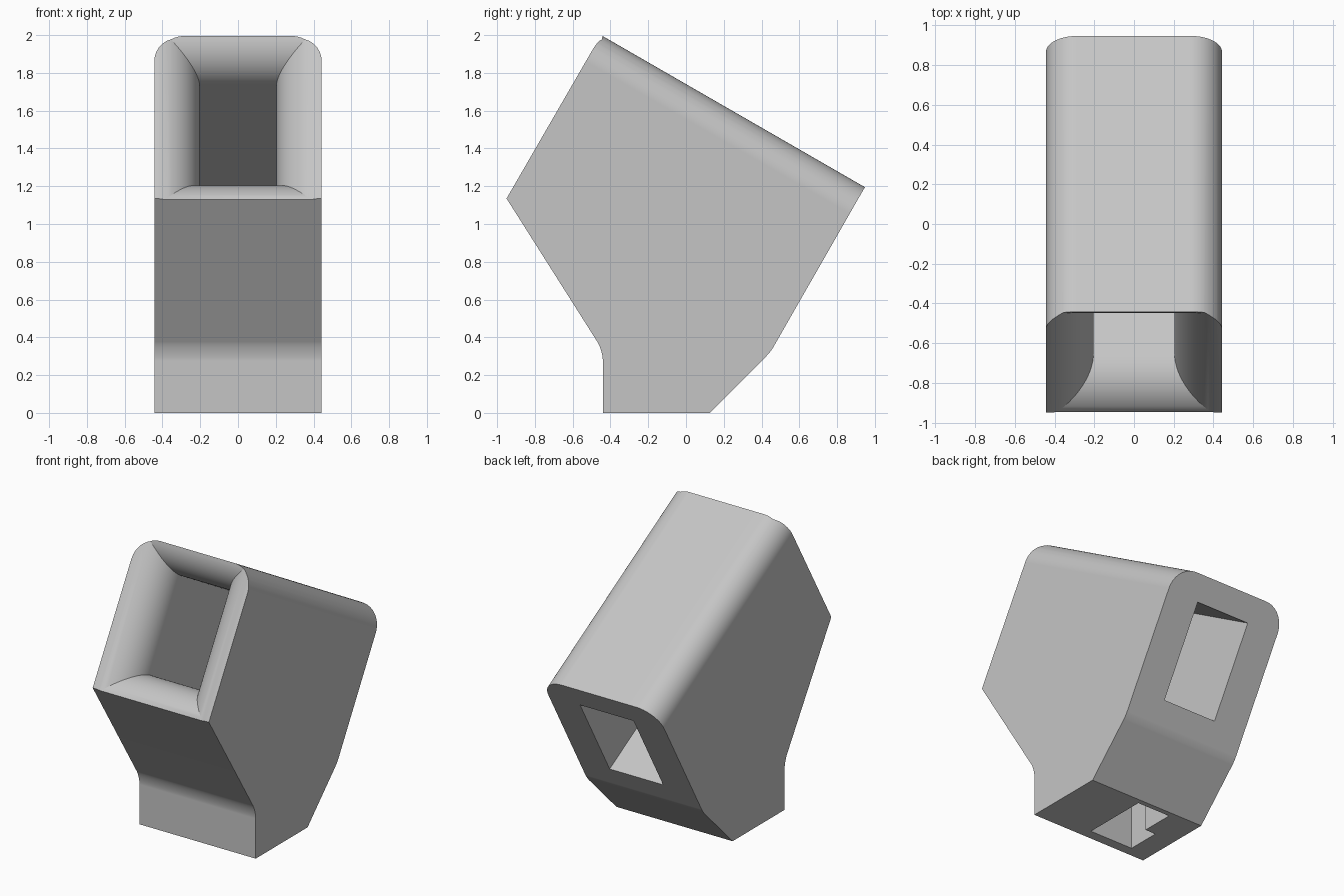
import bpy, bmesh
from math import sqrt, sin, cos, pi, radians
from mathutils import Vector

cube = bpy.data.objects.get("Cube")
if cube:
    bpy.data.objects.remove(cube, do_unlink=True)

HALF = 0.443          # half width of the body
HOLE = 0.204          # half width of the tunnel
FLARE = 0.237         # radius of the flared mouth
LIP = Vector((0, -0.95, 1.135))                              # lower edge of the mouth
UP = Vector((0, sin(radians(30)), cos(radians(30))))         # along the mouth face
BACK = Vector((0, cos(radians(30)), -sin(radians(30))))      # along the tunnel

grey = bpy.data.materials.new("plain grey")
grey.use_nodes = True
grey.diffuse_color = (0.56, 0.56, 0.56, 1)
grey.node_tree.nodes["Principled BSDF"].inputs["Base Color"].default_value = (0.56, 0.56, 0.56, 1)


def make_object(name, bm):
    bmesh.ops.recalc_face_normals(bm, faces=bm.faces)
    mesh = bpy.data.meshes.new(name)
    bm.to_mesh(mesh)
    bm.free()
    mesh.materials.append(grey)
    obj = bpy.data.objects.new(name, mesh)
    bpy.context.collection.objects.link(obj)
    return obj


def loft(rings):
    """Closed solid through rings of equal point count."""
    bm = bmesh.new()
    loops = [[bm.verts.new(p) for p in ring] for ring in rings]
    n = len(loops[0])
    for a, b in zip(loops, loops[1:]):
        for i in range(n):
            j = (i + 1) % n
            bm.faces.new((a[i], a[j], b[j], b[i]))
    bm.faces.new(loops[0])
    bm.faces.new(loops[-1])
    return bm


def round_edges(bm, y, z, radius, segments):
    """Round the edges that run across the body through the point (y, z)."""
    edges = [e for e in bm.edges if all(
        abs(v.co.y - y) + abs(v.co.z - z) < 0.001 for v in e.verts)]
    bmesh.ops.bevel(bm, geom=edges, offset=radius, segments=segments,
                    profile=0.5, affect='EDGES')


# Body: side profile pulled across the width
profile = [(-0.44, 0), (0.125, 0), (0.448, 0.323), (0.947, 1.195),
           (-0.45, 2.0), (-0.95, 1.135), (-0.44, 0.33)]
bm = loft([[(x, y, z) for y, z in profile] for x in (-HALF, HALF)])
long_edges = [e for e in bm.edges
              if abs(e.verts[0].co.x - e.verts[1].co.x) < 0.001
              and min(v.co.z for v in e.verts) > 1.15]
bmesh.ops.bevel(bm, geom=long_edges, offset=0.16, segments=14,
                profile=0.5, affect='EDGES')
round_edges(bm, *profile[6], 0.055, 6)
round_edges(bm, *profile[2], 0.03, 4)
body = make_object("body", bm)

# Tunnel cutter: rectangular bore that flares at the mouth with a round lip
def bore_ring(depth, grow):
    corners = [(-1, 0.18 - grow), (1, 0.18 - grow), (1, 0.83 + grow), (-1, 0.83 + grow)]
    return [LIP + UP * u + BACK * depth + Vector((s * (HOLE + grow), 0, 0))
            for s, u in corners]

STEPS = 16
rings = [bore_ring(-0.05, FLARE)]
for i in range(STEPS + 1):
    t = i / STEPS * pi / 2
    rings.append(bore_ring(FLARE * (1 - cos(t)), FLARE * (1 - sin(t))))
rings.append(bore_ring(1.8, 0))
bore = make_object("tunnel_cutter", loft(rings))

# Socket cutter: stepped pocket in the foot
socket_outline = [(0.04, -0.37), (0.04, 0.09), (-0.21, 0.09),
                  (-0.21, -0.138), (-0.29, -0.138), (-0.29, -0.37)]
socket = make_object("socket_cutter", loft(
    [[(x, y, z) for x, y in socket_outline] for z in (-0.05, 0.3)]))

# Cut the openings, then drop the cutters
bpy.context.view_layer.objects.active = body
for cutter in (bore, socket):
    cutter.hide_render = True
    cut = body.modifiers.new(cutter.name, 'BOOLEAN')
    cut.operation = 'DIFFERENCE'
    cut.solver = 'EXACT'
    cut.object = cutter
    bpy.ops.object.modifier_apply(modifier=cut.name)
    bpy.data.objects.remove(cutter, do_unlink=True)

# Smooth the rounds and keep the flats crisp
bpy.ops.object.select_all(action='DESELECT')
body.select_set(True)
bpy.ops.object.shade_smooth_by_angle(angle=radians(25))
weighted = body.modifiers.new("even_shading", 'WEIGHTED_NORMAL')
weighted.keep_sharp = True
